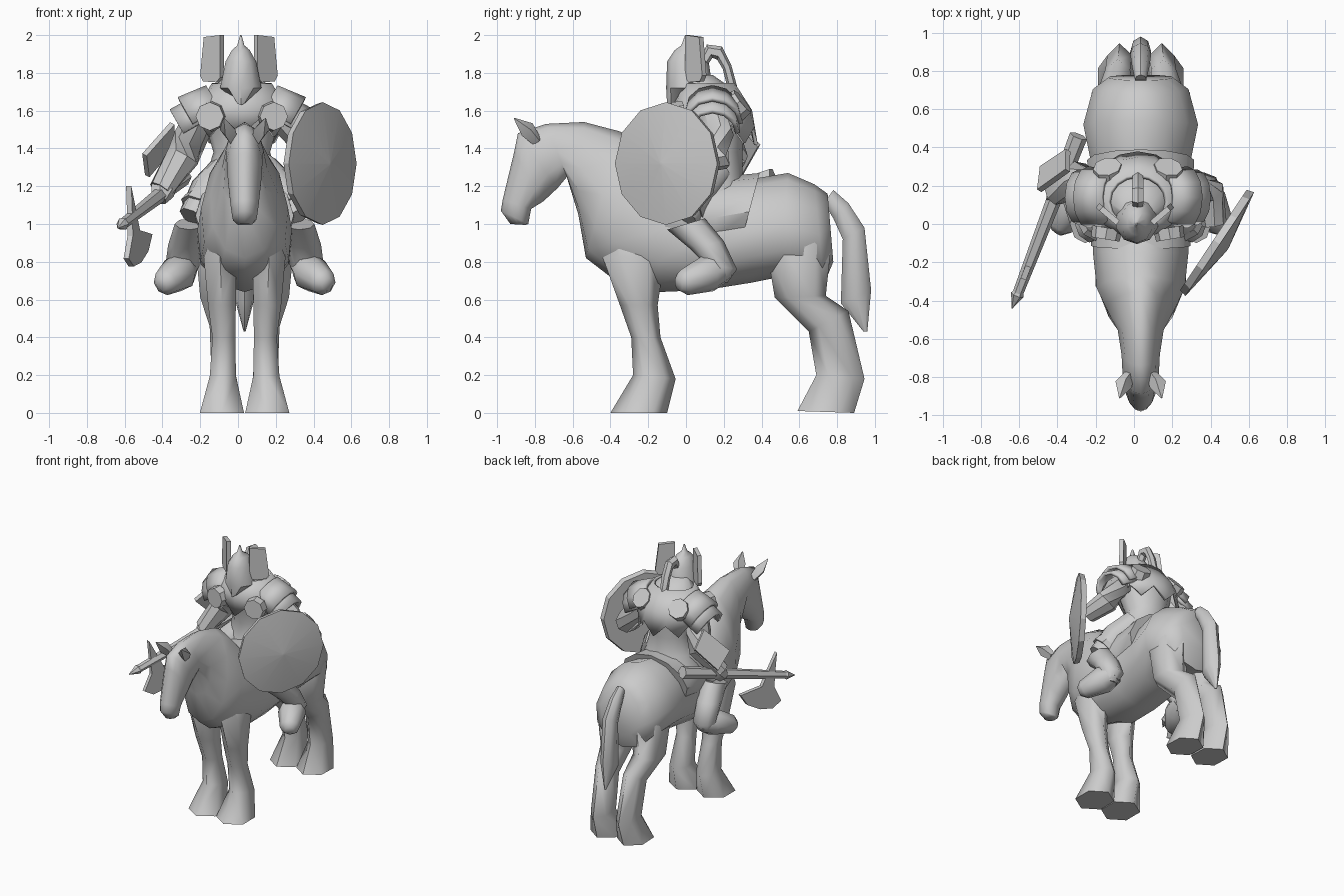
import bpy
import bmesh
from math import pi, sin, cos, radians
from mathutils import Vector

if "Cube" in bpy.data.objects:
    bpy.data.objects.remove(bpy.data.objects["Cube"])

MID = 0.035          # centre line of the horse
CHEST = 0.02         # centre line of the rider

stone = bpy.data.materials.new("stone_grey")
stone.use_nodes = True
stone.diffuse_color = (0.6, 0.6, 0.6, 1)
stone.node_tree.nodes["Principled BSDF"].inputs["Base Color"].default_value = stone.diffuse_color


def finish(name, bm, smooth=40, thick=0):
    """Turn a bmesh into a shaded object, optionally thickened."""
    bmesh.ops.recalc_face_normals(bm, faces=bm.faces)
    mesh = bpy.data.meshes.new(name)
    bm.to_mesh(mesh)
    bm.free()
    mesh.materials.append(stone)
    obj = bpy.data.objects.new(name, mesh)
    bpy.context.collection.objects.link(obj)
    bpy.ops.object.select_all(action='DESELECT')
    obj.select_set(True)
    bpy.context.view_layer.objects.active = obj
    bpy.ops.object.shade_smooth_by_angle(angle=radians(smooth))
    if thick:
        mod = obj.modifiers.new("thickness", 'SOLIDIFY')
        mod.thickness = thick
        mod.offset = 0
    return obj


def skin(name, loops, closed=True, caps=True, **shade):
    """Bridge a list of equally long point loops."""
    bm = bmesh.new()
    rows = [[bm.verts.new(p) for p in loop] for loop in loops]
    count = len(rows[0])
    for low, high in zip(rows, rows[1:]):
        for i in range(count if closed else count - 1):
            j = (i + 1) % count
            bm.faces.new((low[i], low[j], high[j], high[i]))
    if caps:
        bm.faces.new(rows[0])
        bm.faces.new(rows[-1])
    return finish(name, bm, **shade)


def loft(name, rings, x=MID, side=1, sides=8, jag=0, egg=0, **kw):
    """Rings are (y, z) of one edge, (y, z) of the other, half width, offset from x.
    egg narrows the first edge, jag lifts every other point of the first ring."""
    loops = []
    for n, (ya, za, yb, zb, half, *off) in enumerate(rings):
        shift = off[0] if off else 0
        loop = []
        for i in range(sides):
            a = 2 * pi * i / sides
            c = cos(a) / 2
            hem = jag * (i % 2) if n == 0 else 0
            loop.append((x + side * (shift + half * sin(a) * (1 - egg * cos(a))),
                         (ya + yb) / 2 + c * (ya - yb),
                         (za + zb) / 2 + c * (za - zb) + hem))
        loops.append(loop)
    return skin(name, loops, **kw)


def tube(name, points, radii, sides=8, half=False, **kw):
    """Round limb through points; half keeps only the upper shell."""
    path = [Vector(p) for p in points]
    loops = []
    for k, p in enumerate(path):
        along = path[min(k + 1, len(path) - 1)] - path[max(k - 1, 0)]
        turn = along.to_track_quat('Z', 'Y')
        steps = sides + 1 if half else sides
        sweep = pi if half else 2 * pi
        loops.append([p + turn @ Vector((cos(sweep * i / sides), sin(sweep * i / sides), 0)) * radii[k]
                      for i in range(steps)])
    return skin(name, loops, closed=not half, caps=not half, **kw)


def plate(name, outline, origin, u, v, thick):
    """Flat slab from an outline in the u, v plane."""
    u, v, origin = Vector(u).normalized(), Vector(v).normalized(), Vector(origin)
    push = u.cross(v).normalized() * thick / 2
    return skin(name, [[origin + u * a + v * b + push * s for a, b in outline] for s in (-1, 1)],
                smooth=20)


def mirrored(points, side, x=CHEST):
    return [(x + side * p[0], p[1], p[2]) for p in points]


# Horse: one skin from rump over the neck to the muzzle
loft("horse_body", [
    (.75, 1.16, .78, .80, .17), (.68, 1.21, .73, .68, .25), (.54, 1.27, .5, .72, .3),
    (.3, 1.23, .35, .69, .26), (.05, 1.2, .1, .65, .25), (-.15, 1.3, -.14, .64, .25),
    (-.27, 1.45, -.4, .72, .23), (-.35, 1.49, -.53, .82, .18), (-.54, 1.54, -.57, 1.05, .12),
    (-.74, 1.53, -.63, 1.25, .1), (-.89, 1.48, -.68, 1.19, .095), (-.91, 1.38, -.755, 1.12, .09),
    (-.97, 1.13, -.82, 1.08, .075), (-.98, 1.07, -.835, 1, .065), (-.93, 1, -.85, .995, .04)],
    sides=12, egg=.15, smooth=60)

# Tail
loft("horse_tail", [
    (.78, 1.18, .73, 1.11, .03), (.86, 1.11, .78, 1.03, .045), (.945, .98, .83, .92, .055),
    (.98, .65, .82, .58, .055), (.96, .43, .94, .43, .005)], smooth=50)

# Saddle cloth
loft("saddle_cloth", [
    (.39, 1.27, .28, .86, .28), (.18, 1.25, .14, .82, .27), (-.13, 1.27, -.1, .82, .26)],
    sides=12)

for side, tag in ((1, "left"), (-1, "right")):
    # Horse legs and ears
    loft(f"front_horse_leg_{tag}", [
        (-.38, 1.05, -.18, 1.05, .03, .1), (-.44, .82, -.11, .84, .1, .13),
        (-.35, .57, -.15, .57, .085, .12), (-.29, .4, -.135, .4, .07, .11),
        (-.28, .2, -.055, .18, .08, .115), (-.4, 0, -.1, 0, .135, .12)],
        side=side, sides=6, smooth=70)
    loft(f"hind_horse_leg_{tag}", [
        (.5, 1.05, .7, 1.05, .03, .14), (.43, .85, .77, .9, .125, .15),
        (.47, .61, .74, .62, .11, .14), (.65, .43, .86, .54, .075, .12),
        (.69, .2, .945, .18, .075, .11), (.59, .01, .89, 0, .125, .115)],
        side=side, sides=6, smooth=70)
    tube(f"ear_{tag}", mirrored([(.06, -.79, 1.44), (.09, -.84, 1.5), (.11, -.91, 1.56)], side, MID),
         (.03, .045, .003), sides=4)

    # Rider's thigh, knee cuff, boot shaft and foot
    tube(f"thigh_{tag}", mirrored([(.08, .15, 1.28), (.18, .05, 1.17), (.27, -.02, 1.03)], side, MID),
         (.11, .115, .085), smooth=60)
    tube(f"knee_cuff_{tag}", mirrored([(.225, .02, 1.11), (.245, .0, 1.08)], side, MID), (.1, .105))
    loft(f"boot_{tag}", [
        (-.1, .97, .1, 1.03, .08, .29), (.02, .87, .2, .91, .09, .315),
        (.1, .79, .27, .76, .09, .33), (.13, .7, .22, .69, .05, .33)], side=side, smooth=60)
    tube(f"foot_{tag}", mirrored([(.31, .21, .77), (.35, .12, .74), (.42, -.01, .69), (.44, -.04, .68)],
                                 side, MID), (.07, .1, .07, .035), smooth=60)

    # Layered shoulder guards
    for n, name in enumerate(("upper", "lower")):
        drop = .05 * n
        tube(f"{name}_shoulder_guard_{tag}",
             mirrored([(.12 + drop, .14, 1.61 - drop), (.26 + drop, .14, 1.53 - drop)], side),
             (.13, .15 - drop / 3), sides=6, half=True, thick=.025, smooth=20)

    # Round studs on chest and back
    for name, start, end in (("chest_disc", (.16, -.02, 1.57), (.17, -.08, 1.57)),
                             ("back_disc", (.15, .25, 1.61), (.16, .3, 1.65))):
        tube(f"{name}_{tag}", mirrored([start, end], side), (.08, .075), smooth=20)

    # Swept crest plates beside the helmet
    plate(f"helmet_wing_{tag}", [(-.06, -.1), (-.03, -.125), (.06, -.12), (.08, -.09),
                                 (.055, .115), (-.06, .125)],
          (.005 + side * .135, .045, 1.875), (side * .76, .65, 0), (0, 0, 1), .03)

# Rider's torso with flared skirt
loft("torso", [
    (-.06, 1.1, .36, 1.12, .25), (0, 1.25, .3, 1.25, .19), (.02, 1.38, .3, 1.38, .15),
    (-.03, 1.52, .31, 1.52, .19), (-.05, 1.62, .31, 1.6, .21), (-.01, 1.73, .24, 1.72, .15),
    (0, 1.79, .14, 1.79, .08)], x=CHEST, sides=12)

# Jagged mantle over the shoulders
loft("mantle", [
    (-.06, 1.47, .37, 1.42, .24), (-.06, 1.62, .34, 1.6, .23), (-.02, 1.74, .25, 1.74, .15)],
    x=CHEST, sides=16, jag=.09, caps=False, thick=.02, smooth=25)

# Helmet with pointed crown, chin guard and plume
loft("helmet", [
    (-.1, 1.63, .12, 1.7, .03), (-.105, 1.72, .14, 1.72, .115), (-.1, 1.86, .12, 1.86, .085),
    (-.06, 1.92, .07, 1.92, .05), (-.025, 1.945, .025, 1.945, .02), (-.005, 2, .005, 2, .004)],
    x=.015, sides=10, smooth=45)
loft("helmet_plume", [
    (.08, 1.88, .1, 1.82, .03), (.11, 1.95, .14, 1.88, .035), (.19, 1.94, .165, 1.87, .035),
    (.24, 1.84, .195, 1.82, .035), (.27, 1.73, .22, 1.72, .03)], x=CHEST, sides=6, smooth=25)

# Arms
tube("left_arm", [(.2, .13, 1.6), (.33, .17, 1.47), (.39, .17, 1.36), (.42, .0, 1.32)],
     (.08, .085, .085, .065))
tube("right_arm", [(-.18, .13, 1.6), (-.25, .2, 1.46), (-.29, .24, 1.36), (-.41, .16, 1.18)],
     (.08, .09, .09, .065))
tube("right_fist", [(-.36, .2, 1.24), (-.4, .17, 1.18), (-.42, .14, 1.13)], (.05, .07, .045), sides=6)
plate("forearm_guard", [(0, .15), (.14, .02), (.02, -.15), (-.14, -.02)],
      (-.42, .28, 1.39), (.6, .75, .3), (-.4, .1, -.9), .03)

# Round shield with a low cone face
centre, facing = Vector((.44, -.1, 1.32)), Vector((.83, -.55, 0)).normalized()
tube("shield", [centre + facing * d for d in (-.03, .01, .06)], (.315, .325, .01), sides=12, smooth=15)

# Axe: shaft, point and broad blade with a back spike
butt, tip = Vector((-.29, .46, 1.25)), Vector((-.61, -.37, 1.0))
along = (tip - butt).normalized()
rise = Vector((0, 0, 1)) - along * along.z
tube("axe_shaft", [butt, butt.lerp(tip, .4), tip], (.048, .04, .028), sides=6)
tube("axe_point", [tip - along * .02, tip, tip + along * .08], (.025, .035, .002), sides=6)
plate("axe_blade", [(-.04, 0), (-.06, -.09), (-.23, -.16), (-.15, -.23), (-.03, -.26), (.08, -.25),
                    (.14, -.19), (.05, -.09), (.03, 0), (0, .17)],
      butt.lerp(tip, .85), along, rise, .03)
